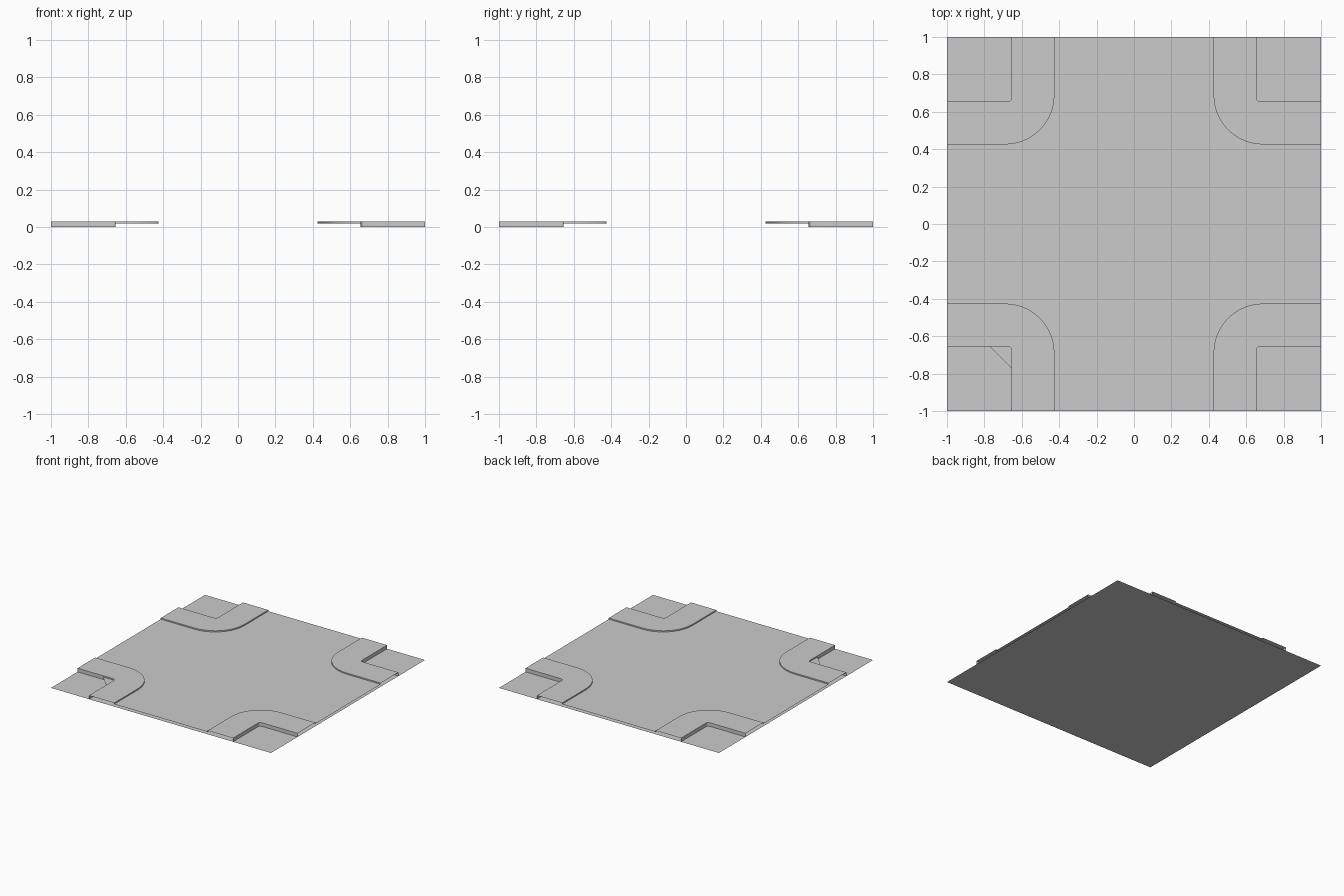
import bpy
import bmesh
from math import cos, sin, pi
from mathutils import Matrix, Vector

cube = bpy.data.objects.get("Cube")
if cube:
    bpy.data.objects.remove(cube, do_unlink=True)

ROAD_Z, WALK_Z = 0.02, 0.03
KERB, BACK = 0.425, 0.655      # distance of kerb and back wall from the axes
STEPS = 10

grey = bpy.data.materials.new("plain_grey")
grey.use_nodes = True
colour = (0.6, 0.6, 0.6, 1)
grey.diffuse_color = colour
grey.node_tree.nodes["Principled BSDF"].inputs["Base Color"].default_value = colour


def corner_path(offset, radius, z, turn=0):
    """L-shaped path with a rounded corner, from the +x edge to the +y edge."""
    c = offset + radius
    pts = [Vector((1, offset, z))]
    for i in range(STEPS + 1):
        a = -pi / 2 - i * pi / 2 / STEPS
        pts.append(Vector((c + radius * cos(a), c + radius * sin(a), z)))
    pts.append(Vector((offset, 1, z)))
    rot = Matrix.Rotation(turn * pi / 2, 3, "Z")
    return [rot @ p for p in pts]


def strip(bm, a, b):
    """Quads bridging two paths."""
    va = [bm.verts.new(p) for p in a]
    vb = [bm.verts.new(p) for p in b]
    for i in range(len(a) - 1):
        bm.faces.new((va[i], va[i + 1], vb[i + 1], vb[i]))


def finish(name, bm, smooth=False):
    bmesh.ops.remove_doubles(bm, verts=bm.verts, dist=0.0001)
    mesh = bpy.data.meshes.new(name)
    bm.to_mesh(mesh)
    bm.free()
    mesh.materials.append(grey)
    obj = bpy.data.objects.new(name, mesh)
    bpy.context.collection.objects.link(obj)
    if smooth:
        bpy.ops.object.select_all(action="DESELECT")
        obj.select_set(True)
        bpy.context.view_layer.objects.active = obj
        bpy.ops.object.shade_smooth_by_angle()


# Ground sheet under the whole tile
bm = bmesh.new()
bmesh.ops.create_grid(bm, x_segments=1, y_segments=1, size=1)
finish("ground", bm)

# Cross-shaped road surface with rounded corners
bm = bmesh.new()
outline = [p for t in range(4) for p in corner_path(KERB, 0.265, ROAD_Z, t)]
bm.faces.new([bm.verts.new(p) for p in outline])
bmesh.ops.triangulate(bm, faces=bm.faces[:])
finish("road", bm)

# Four raised pavements: kerb lip, top and back wall, with open ends
names = ("back_left", "back_right", "front_right", "front_left")
for t, name in enumerate(names):
    bm = bmesh.new()
    kerb_top = corner_path(KERB, 0.265, WALK_Z, t)
    kerb_low = corner_path(KERB, 0.265, ROAD_Z, t)
    back_top = corner_path(BACK, 0.02, WALK_Z, t)
    back_low = corner_path(BACK, 0.02, 0, t)
    strip(bm, kerb_top, kerb_low)
    strip(bm, back_top, kerb_top)
    strip(bm, back_low, back_top)
    finish(name + "_pavement", bm, smooth=True)
